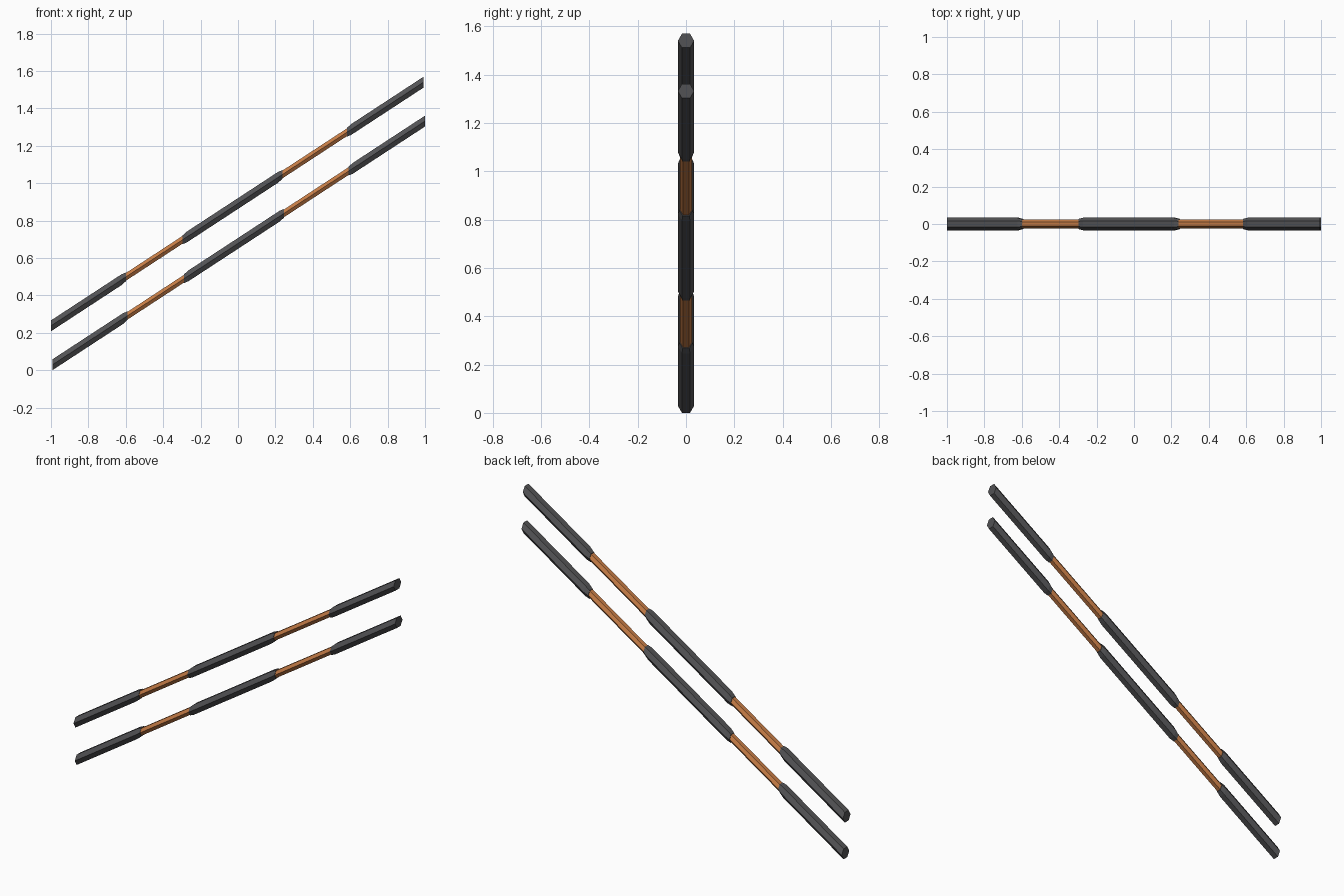
import bpy, bmesh, math

if "Cube" in bpy.data.objects:
    bpy.data.objects.remove(bpy.data.objects["Cube"])

SLOPE = 0.654          # rise of the bars per unit of x
R_GRIP, R_NECK, R_CORE = 0.0335, 0.027, 0.024


def material(name, rgb):
    m = bpy.data.materials.new(name)
    m.diffuse_color = (*rgb, 1.0)
    m.use_nodes = True
    m.node_tree.nodes["Principled BSDF"].inputs["Base Color"].default_value = m.diffuse_color
    return m


DARK = material("dark grey", (0.085, 0.085, 0.09))
ORANGE = material("copper orange", (0.56, 0.20, 0.06))


def hex_bar(name, rings, z0, mat):
    """Sheared six-sided bar: rings are (distance from left end, radius)."""
    bm = bmesh.new()
    loops = []
    for t, r in rings:
        loops.append([bm.verts.new((t + z0[0],
                                    r * math.cos(i * math.pi / 3),
                                    z0[1] + SLOPE * t + r * math.sin(i * math.pi / 3)))
                      for i in range(6)])
    for a, b in zip(loops, loops[1:]):
        for i in range(6):
            j = (i + 1) % 6
            bm.faces.new((a[i], a[j], b[j], b[i]))
    bm.faces.new(loops[0])
    bm.faces.new(loops[-1])
    bmesh.ops.recalc_face_normals(bm, faces=bm.faces)
    me = bpy.data.meshes.new(name)
    bm.to_mesh(me)
    bm.free()
    me.materials.append(mat)
    bpy.context.collection.objects.link(bpy.data.objects.new(name, me))


END = 1.992   # bar length along x
TAPER = 0.024
for label, start in (("upper", (-1.0, 0.237)), ("lower", (-0.992, 0.029))):
    # dark sleeves, tapered where they meet the core
    hex_bar(label + "_left_sleeve",
            [(0, R_GRIP), (0.40 - TAPER, R_GRIP), (0.40, R_NECK)], start, DARK)
    hex_bar(label + "_middle_sleeve",
            [(0.703, R_NECK), (0.703 + TAPER, R_GRIP),
             (1.238 - TAPER, R_GRIP), (1.238, R_NECK)], start, DARK)
    hex_bar(label + "_right_sleeve",
            [(1.582, R_NECK), (1.582 + TAPER, R_GRIP), (END, R_GRIP)], start, DARK)
    # exposed orange core pieces
    hex_bar(label + "_left_core", [(0.39, R_CORE), (0.713, R_CORE)], start, ORANGE)
    hex_bar(label + "_right_core", [(1.228, R_CORE), (1.592, R_CORE)], start, ORANGE)
